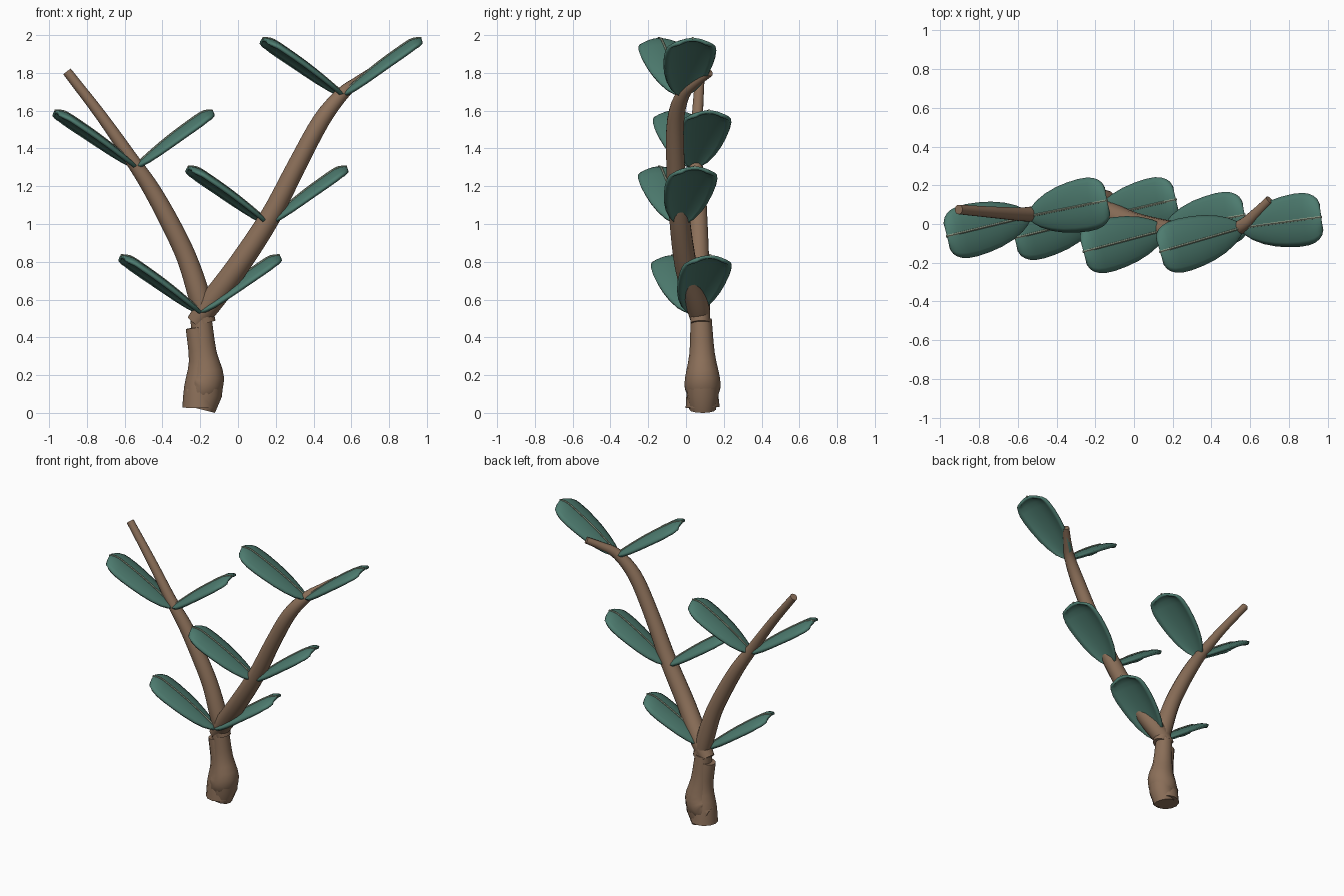
import bpy, bmesh, math
from mathutils import Vector

if "Cube" in bpy.data.objects:
    bpy.data.objects.remove(bpy.data.objects["Cube"])


def material(name, rgb):
    m = bpy.data.materials.new(name)
    m.diffuse_color = (*rgb, 1)
    m.use_nodes = True
    m.node_tree.nodes["Principled BSDF"].inputs["Base Color"].default_value = m.diffuse_color
    return m


BARK = material("brown bark", (0.26, 0.16, 0.10))
LEAF = material("blue green leaf", (0.075, 0.20, 0.16))
RIB = material("pale midrib", (0.28, 0.34, 0.25))


def finish(name, bm, mat, angle=50):
    bmesh.ops.recalc_face_normals(bm, faces=bm.faces)
    me = bpy.data.meshes.new(name)
    bm.to_mesh(me)
    bm.free()
    ob = bpy.data.objects.new(name, me)
    bpy.context.collection.objects.link(ob)
    me.materials.append(mat)
    bpy.ops.object.select_all(action='DESELECT')
    ob.select_set(True)
    bpy.context.view_layer.objects.active = ob
    bpy.ops.object.shade_smooth_by_angle(angle=math.radians(angle))
    return ob


def spline(pts, steps):
    """Catmull-Rom resampling of (x, y, z, radius) points."""
    p = [Vector(q) for q in pts]
    p = [2 * p[0] - p[1]] + p + [2 * p[-1] - p[-2]]
    out = []
    for i in range(1, len(p) - 2):
        a, b, c, d = p[i - 1:i + 3]
        for k in range(steps):
            t = k / steps
            out.append(0.5 * (2 * b + (c - a) * t + (2 * a - 5 * b + 4 * c - d) * t * t
                              + (3 * b - a - 3 * c + d) * t ** 3))
    return out + [p[-2]]


def tube(name, pts, mat, sides=14, steps=4, angle=50):
    path = spline(pts, steps)
    bm = bmesh.new()
    rings = []
    for i, q in enumerate(path):
        tan = (path[min(i + 1, len(path) - 1)] - path[max(i - 1, 0)]).to_3d().normalized()
        u = tan.cross(Vector((0, 1, 0))).normalized()
        v = tan.cross(u)
        rings.append([bm.verts.new(q.to_3d() + q.w * (u * math.cos(2 * math.pi * k / sides)
                      + v * math.sin(2 * math.pi * k / sides))) for k in range(sides)])
    for a, b in zip(rings, rings[1:]):
        for k in range(sides):
            j = (k + 1) % sides
            bm.faces.new((a[k], a[j], b[j], b[k]))
    bm.faces.new(rings[0])
    bm.faces.new(rings[-1])
    return finish(name, bm, mat, angle)


# Leaf outline: fraction along the length, half width
OUTLINE = [(0, .015), (.05, .04), (.12, .066), (.25, .095), (.4, .116), (.55, .128), (.7, .134),
           (.82, .132), (.9, .123), (.95, .109), (.98, .092), (1, .066)]


def leaf(name, base, tip):
    base, tip = Vector(base), Vector(tip)
    d = tip - base
    length = d.length
    d.normalize()
    side = d.cross(Vector((0, 0, 1))).normalized()
    up = side.cross(d)

    def height(t):
        return 0.012 * math.sin(math.pi * t) - 0.02 * max(0, (t - 0.88) / 0.12) ** 2

    # Domed blade with drooping rim
    bm = bmesh.new()
    n = 10
    rows = []
    for t, w in OUTLINE:
        row = []
        for k in range(n + 1):
            u = 2 * k / n - 1
            along = t * length - 0.02 * t ** 6 * u * u
            drop = 0.032 * (w / .134) * abs(u) ** 2.4
            row.append(bm.verts.new(base + d * along + side * w * u + up * (height(t) - drop)))
        rows.append(row)
    for a, b in zip(rows, rows[1:]):
        for k in range(n):
            bm.faces.new((a[k], b[k], b[k + 1], a[k + 1]))
    ob = finish(name, bm, LEAF)
    mod = ob.modifiers.new("thickness", 'SOLIDIFY')
    mod.thickness = 0.018
    mod.offset = 0

    # Raised midrib running just past the tip
    pts = [(*(base + d * t * length + up * (height(t) + 0.010)), 0.0065)
           for t in (.02, .25, .5, .75, .9, .96, 1.015)]
    tube(name + "_midrib", pts, RIB, sides=6, steps=2)


# Leaf pairs: base, left tip, right tip
NODES = {
    "bottom": ((-.20, .03, .515), (-.605, -.07, .825), (.205, .125, .825)),
    "middle": ((.16, -.03, .985), (-.25, -.14, 1.295), (.56, .045, 1.295)),
    "side": ((-.54, .04, 1.285), (-.955, -.06, 1.592), (-.15, .12, 1.592)),
    "top": ((.555, -.02, 1.665), (.145, -.14, 1.975), (.955, .035, 1.975)),
}
for name, (base, left, right) in NODES.items():
    leaf(name + "_left_leaf", base, left)
    leaf(name + "_right_leaf", base, right)

# Two long branches forking from the trunk, with bare ends
tube("right_branch", [(-.225, .08, .46, .05), (-.15, .06, .56, .062), (0, 0, .76, .06),
                      (.17, -.035, 1.02, .055), (.31, -.055, 1.29, .05), (.44, -.055, 1.53, .046),
                      (.55, -.015, 1.67, .036), (.63, .055, 1.735, .027), (.70, .125, 1.785, .022)], BARK)
tube("left_branch", [(-.17, .075, .46, .052), (-.205, .07, .6, .058), (-.27, .07, .8, .053),
                     (-.36, .065, .99, .05), (-.46, .06, 1.17, .045), (-.56, .05, 1.32, .037),
                     (-.72, .06, 1.55, .030), (-.905, .075, 1.79, .025)], BARK)

# Trunk: a bent swollen stem joined with a straight cut stub
tube("bent_trunk", [(-.26, .088, .075, .06), (-.195, .088, .105, .092), (-.165, .087, .17, .092),
                    (-.18, .085, .30, .067), (-.195, .08, .48, .056)], BARK, sides=12, steps=3)
tube("trunk_stub", [(-.225, .075, .435, .052), (-.20, .08, .26, .06), (-.205, .085, .12, .08),
                    (-.205, .088, .012, .09)], BARK, sides=12, steps=3)
tube("trunk_foot", [(-.165, .088, .17, .09), (-.17, .088, .08, .085), (-.19, .088, .0, .07)],
     BARK, sides=12, steps=1)

# Rest the lowest point of the trunk on the ground
low = min(v.co.z for o in bpy.data.objects for v in o.data.vertices)
for o in bpy.data.objects:
    o.location.z -= low
